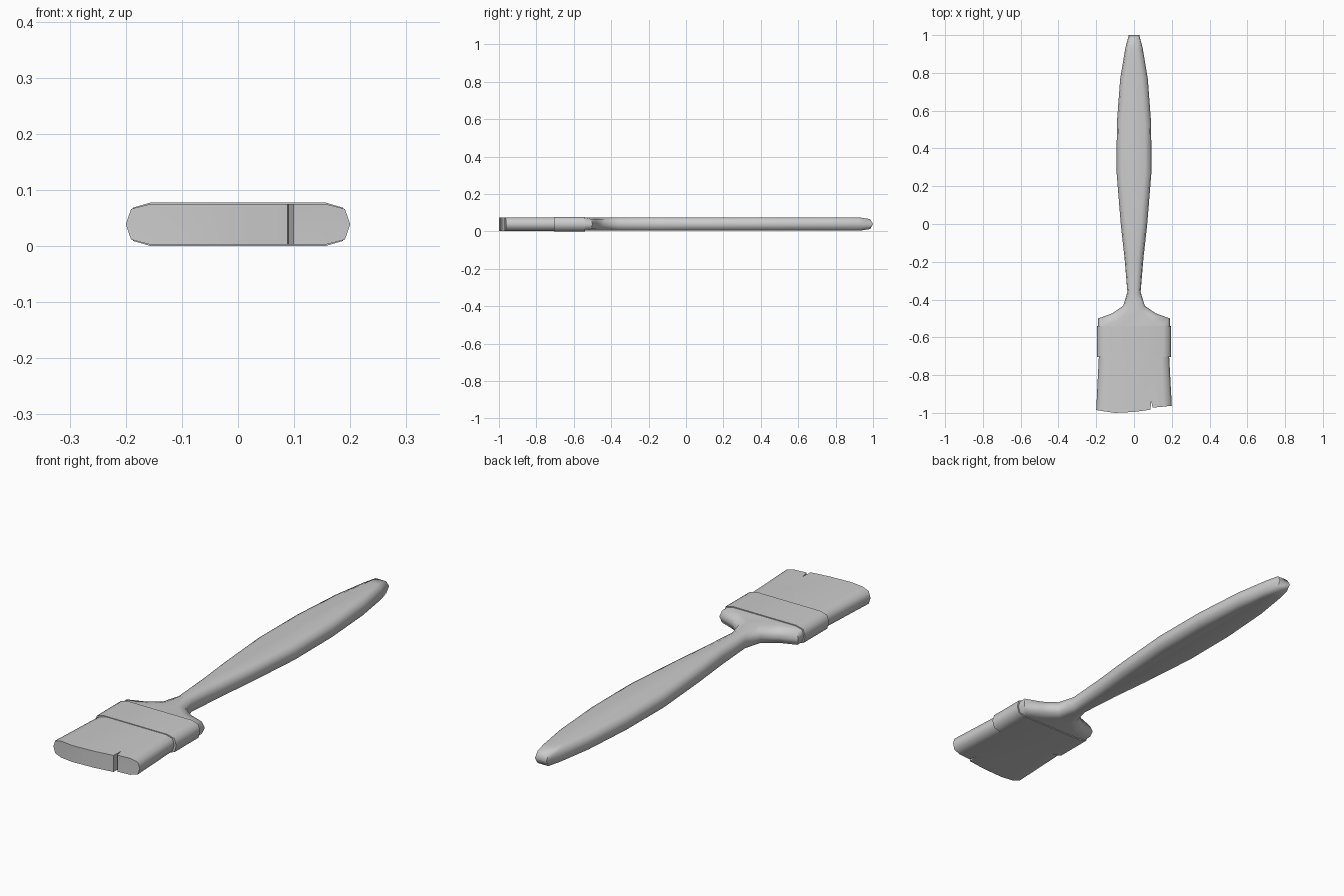
import bpy
import bmesh
import math

MID_Z = 0.039


def slab(name, outline, h):
    """Flat solid with rounded rims: outline rows are (x, y, inner x, inner y)."""
    bm = bmesh.new()
    loops = []
    for t, z in ((1, -h), (0.22, -0.76 * h), (0, 0), (0.22, 0.76 * h), (1, h)):
        loops.append([bm.verts.new((x + (xi - x) * t, y + (yi - y) * t, MID_Z + z))
                      for x, y, xi, yi in outline])
    n = len(outline)
    for low, high in zip(loops, loops[1:]):
        for i in range(n):
            j = (i + 1) % n
            bm.faces.new((low[i], low[j], high[j], high[i]))
    bm.faces.new(loops[0][::-1])
    bm.faces.new(loops[-1])
    bmesh.ops.recalc_face_normals(bm, faces=bm.faces)
    mesh = bpy.data.meshes.new(name)
    bm.to_mesh(mesh)
    bm.free()
    obj = bpy.data.objects.new(name, mesh)
    bpy.context.collection.objects.link(obj)
    bpy.ops.object.select_all(action='DESELECT')
    obj.select_set(True)
    bpy.context.view_layer.objects.active = obj
    bpy.ops.object.shade_smooth_by_angle(angle=math.radians(62))
    return obj


def mirrored(half):
    return half + [(-x, y, -xi, yi) for x, y, xi, yi in reversed(half)]


# Handle: shoulder, narrow neck, swelling grip and blunt tip
slab("handle", mirrored([
    (0.190, -0.60, 0.150, -0.60),
    (0.190, -0.50, 0.150, -0.535),
    (0.115, -0.473, 0.090, -0.51),
    (0.057, -0.433, 0.030, -0.46),
    (0.035, -0.36, 0.012, -0.37),
    (0.050, -0.18, 0.022, -0.18),
    (0.070, 0.00, 0.038, 0.00),
    (0.092, 0.27, 0.057, 0.27),
    (0.091, 0.53, 0.056, 0.52),
    (0.073, 0.77, 0.042, 0.75),
    (0.046, 0.93, 0.027, 0.88),
    (0.028, 1.00, 0.018, 0.93),
]), 0.035)

# Ferrule: band around the joint
slab("ferrule", mirrored([
    (0.196, -0.705, 0.155, -0.705),
    (0.196, -0.54, 0.155, -0.54),
]), 0.039)

# Bristles: uneven tip with a split near the right side
slab("bristles", [
    (-0.184, -0.66, -0.143, -0.66),
    (-0.200, -0.985, -0.157, -0.992),
    (-0.100, -1.00, -0.100, -1.00),
    (0.000, -0.995, 0.000, -0.995),
    (0.088, -0.983, 0.088, -0.983),
    (0.090, -0.935, 0.090, -0.935),
    (0.099, -0.972, 0.099, -0.972),
    (0.200, -0.962, 0.157, -0.967),
    (0.184, -0.66, 0.143, -0.66),
], 0.036)
